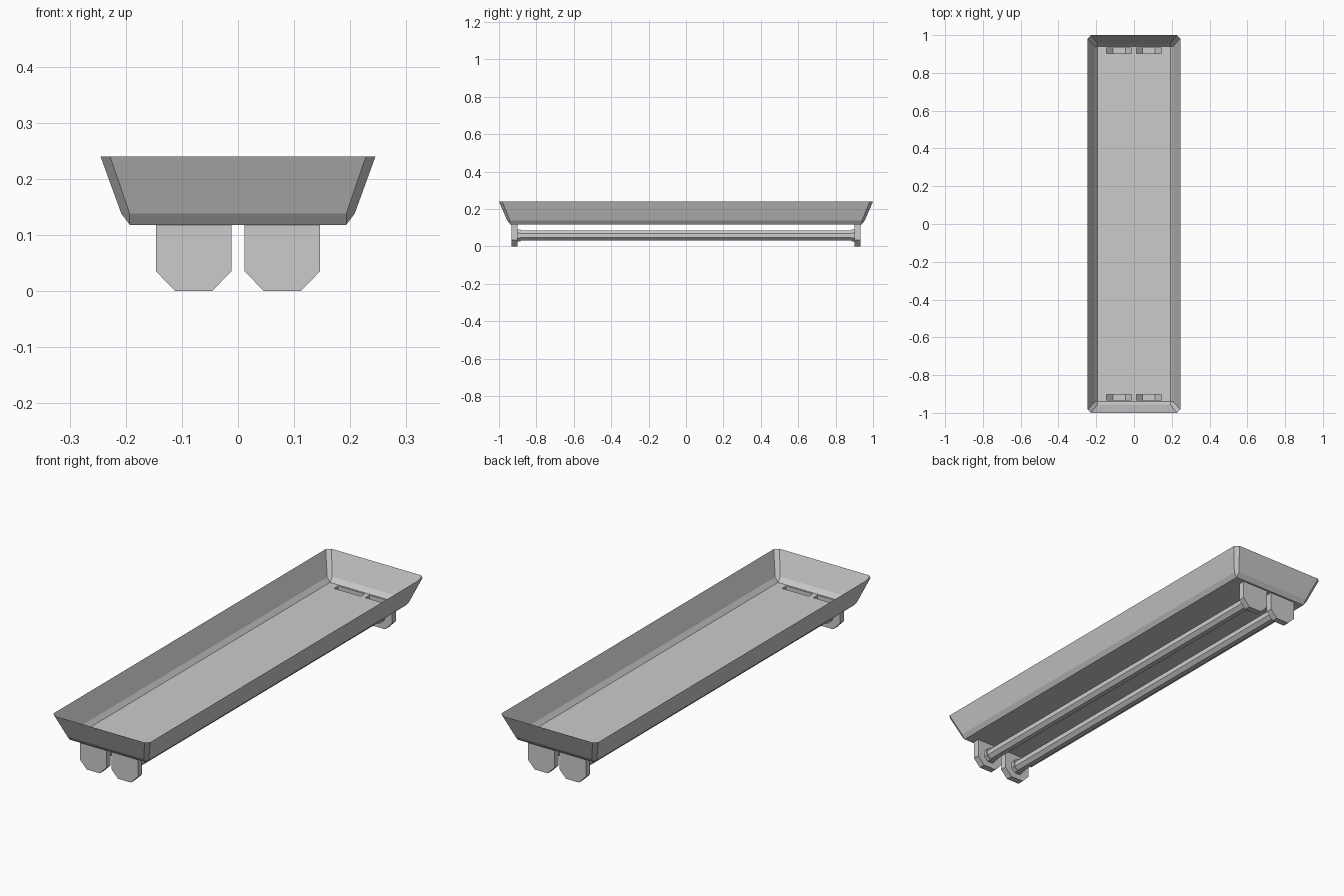
import bpy, bmesh, math
from mathutils import Matrix

if "Cube" in bpy.data.objects:
    bpy.data.objects.remove(bpy.data.objects["Cube"])

FLOOR_Z = 0.118
LAMP_X, LAMP_Z = 0.079, 0.058


def finish(name, bm):
    me = bpy.data.meshes.new(name)
    bm.to_mesh(me)
    bm.free()
    ob = bpy.data.objects.new(name, me)
    bpy.context.collection.objects.link(ob)
    return ob


def ring(bm, hx, hy, z, cut):
    """Rectangle loop with clipped corners."""
    pts = []
    for sx, sy in ((1, 1), (-1, 1), (-1, -1), (1, -1)):
        a = (sx * hx, sy * (hy - cut), z)
        b = (sx * (hx - cut), sy * hy, z)
        pts += [a, b] if sx * sy > 0 else [b, a]
    return [bm.verts.new(p) for p in pts]


def loop_edges(bm, vs):
    return [bm.edges.new((vs[i], vs[(i + 1) % len(vs)])) for i in range(len(vs))]


# Open sheet tray: flared walls, small lower bevel
bm = bmesh.new()
rings = [ring(bm, 0.245, 1.0, 0.24, 0.017),
         ring(bm, 0.208, 0.956, 0.138, 0.015),
         ring(bm, 0.193, 0.94, FLOOR_Z, 0.0)]
for a, b in zip(rings, rings[1:]):
    for i in range(8):
        j = (i + 1) % 8
        bm.faces.new((a[i], b[i], b[j], a[j]))
bmesh.ops.remove_doubles(bm, verts=bm.verts[:], dist=1e-5)
floor_edges = [e for e in bm.edges if all(abs(v.co.z - FLOOR_Z) < 1e-4 for v in e.verts)]

# Hollow lamp-holder brackets hanging from slots in the floor
profile = [(-0.067, FLOOR_Z), (-0.067, 0.035), (-0.033, 0), (0.033, 0), (0.067, 0.035), (0.067, FLOOR_Z)]
for sx in (-1, 1):
    for sy in (-1, 1):
        outer, inner = [[bm.verts.new((sx * LAMP_X + x, sy * y, z)) for x, z in profile]
                        for y in (0.932, 0.902)]
        bm.faces.new(outer)
        bm.faces.new(inner[::-1])
        for i in range(5):
            bm.faces.new((outer[i], inner[i], inner[i + 1], outer[i + 1]))
        slot = [outer[0], outer[5], inner[5], inner[0]]
        for i in range(4):
            pair = (slot[i], slot[(i + 1) % 4])
            floor_edges.append(bm.edges.get(pair) or bm.edges.new(pair))

# Floor with the four slots left open
bmesh.ops.triangle_fill(bm, edges=floor_edges, use_beauty=True, normal=(0, 0, 1))
for f in [f for f in bm.faces if all(abs(v.co.z - FLOOR_Z) < 1e-4 for v in f.verts)]:
    c = f.calc_center_median()
    if abs(abs(c.x) - LAMP_X) < 0.066 and 0.903 < abs(c.y) < 0.931:
        bm.faces.remove(f)
bmesh.ops.recalc_face_normals(bm, faces=bm.faces[:])
finish("lamp_tray", bm)


def rod(name, radius, length, x, y):
    """Octagonal rod along y with flats at top and sides."""
    bm = bmesh.new()
    bmesh.ops.create_cone(bm, cap_ends=True, segments=8, radius1=radius, radius2=radius, depth=length,
                          matrix=Matrix.Translation((x, y, LAMP_Z)) @ Matrix.Rotation(math.pi / 2, 4, 'X')
                          @ Matrix.Rotation(math.pi / 8, 4, 'Z'))
    return finish(name, bm)


# Fluorescent tubes and their end sockets
for side, sx in (("left", -1), ("right", 1)):
    rod("tube_" + side, 0.029, 1.80, sx * LAMP_X, 0)
    for end, sy in (("front", -1), ("back", 1)):
        rod("socket_%s_%s" % (side, end), 0.035, 0.018, sx * LAMP_X, sy * 0.894)
